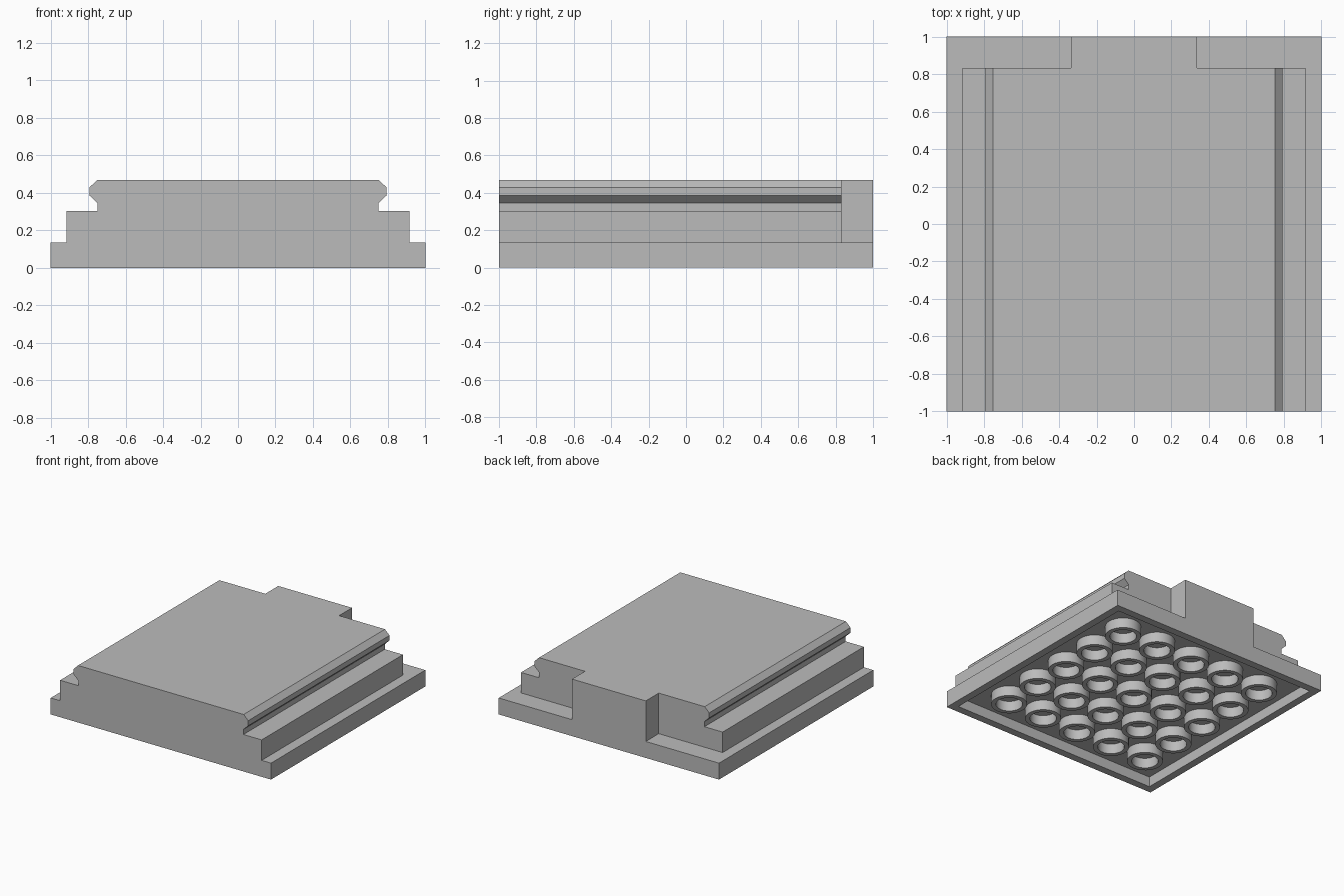
import bpy, bmesh, math

if "Cube" in bpy.data.objects:
    bpy.data.objects.remove(bpy.data.objects["Cube"])

grey = bpy.data.materials.new("light grey")
grey.diffuse_color = (0.5, 0.5, 0.5, 1)
grey.use_nodes = True
grey.node_tree.nodes["Principled BSDF"].inputs["Base Color"].default_value = grey.diffuse_color


def finish(bm, name):
    bmesh.ops.recalc_face_normals(bm, faces=bm.faces)
    mesh = bpy.data.meshes.new(name)
    bm.to_mesh(mesh)
    bm.free()
    mesh.materials.append(grey)
    ob = bpy.data.objects.new(name, mesh)
    bpy.context.collection.objects.link(ob)
    return ob


def box(name, x, y, z):
    bm = bmesh.new()
    bmesh.ops.create_cube(bm, size=1)
    for v in bm.verts:
        for i, (lo, hi) in enumerate((x, y, z)):
            v.co[i] = hi if v.co[i] > 0 else lo
    return finish(bm, name)


# Stepped body with side rails: mirrored profile swept front to back
right = [(1, 0), (1, 0.135), (0.915, 0.135), (0.915, 0.303), (0.75, 0.303),
         (0.75, 0.345), (0.793, 0.386), (0.793, 0.428), (0.752, 0.468)]
profile = right + [(-x, z) for x, z in reversed(right)]
bm = bmesh.new()
face = bm.faces.new([bm.verts.new((x, -1, z)) for x, z in profile])
sweep = bmesh.ops.extrude_face_region(bm, geom=[face])["geom"]
bmesh.ops.translate(bm, vec=(0, 2, 0),
                    verts=[v for v in sweep if isinstance(v, bmesh.types.BMVert)])
body = finish(bm, "body")

# Back corner notches either side of the tab, and the hollow underside
WALL, DEPTH = 0.0625, 0.083
inner = 1 - WALL
cutters = [box("right_notch_cutter", (0.335, 1.2), (0.832, 1.2), (0.135, 0.7)),
           box("left_notch_cutter", (-1.2, -0.335), (0.832, 1.2), (0.135, 0.7)),
           box("underside_cutter", (-inner, inner), (-inner, inner), (-0.2, DEPTH))]
for c in cutters:
    c.hide_render = True
    c.hide_viewport = True
    mod = body.modifiers.new(c.name, "BOOLEAN")
    mod.operation, mod.solver, mod.object = "DIFFERENCE", "EXACT", c

# Grid of hollow tubes under the plate
SIDES, STEP = 32, 1 / 3
bm = bmesh.new()
for i in range(-2, 3):
    for j in range(-2, 3):
        rings = []
        for r, z in ((0.1355, DEPTH), (0.1355, 0), (0.1, 0), (0.1, DEPTH)):
            rings.append([bm.verts.new((i * STEP + r * math.cos(a), j * STEP + r * math.sin(a), z))
                          for a in (2 * math.pi * k / SIDES for k in range(SIDES))])
        for a, b in zip(rings, rings[1:] + rings[:1]):
            for k in range(SIDES):
                n = (k + 1) % SIDES
                bm.faces.new((a[k], a[n], b[n], b[k]))
tubes = finish(bm, "underside_tubes")
bpy.context.view_layer.objects.active = tubes
tubes.select_set(True)
bpy.ops.object.shade_smooth_by_angle(angle=math.radians(35))
